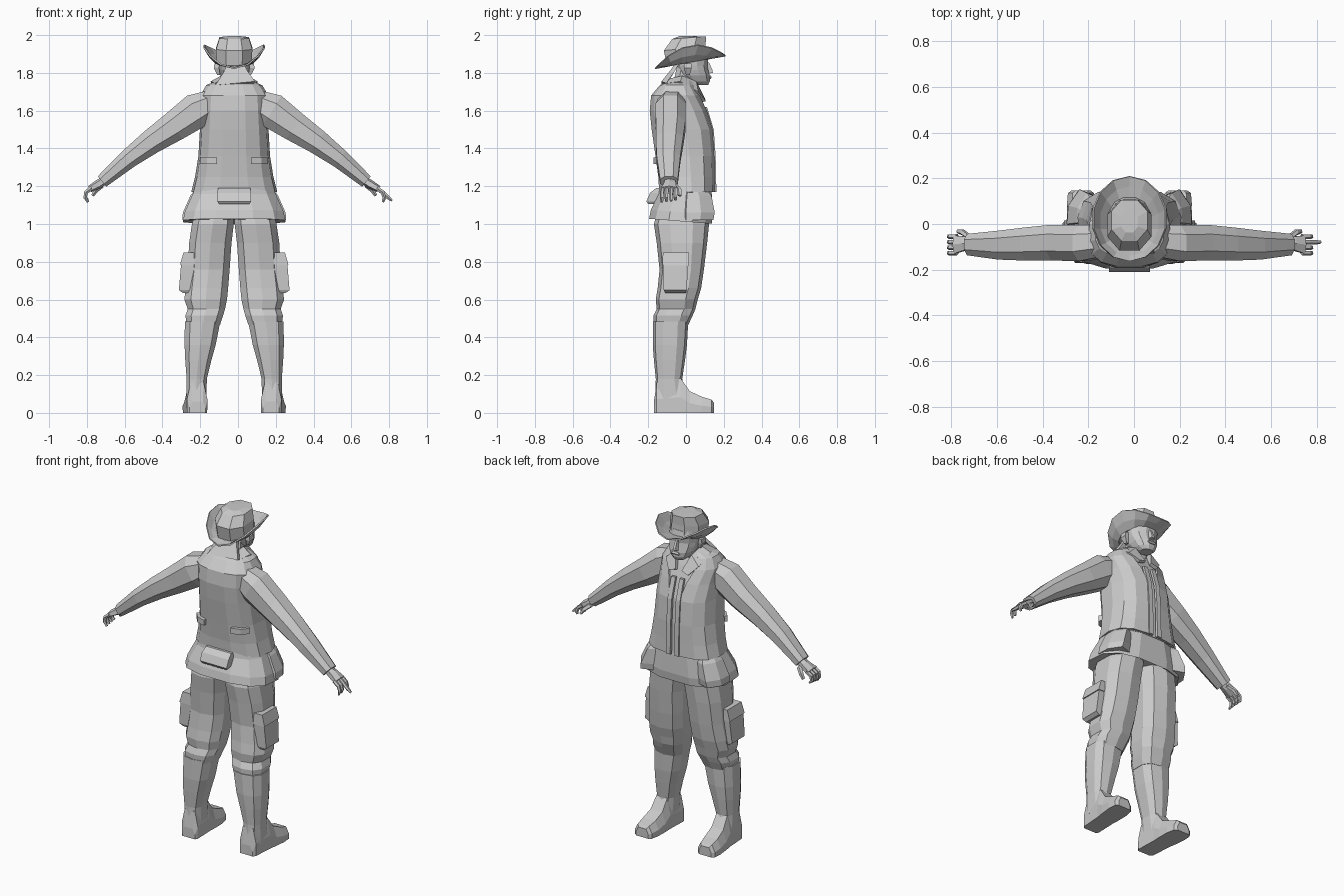
import bpy, bmesh, math
from mathutils import Vector

CX = -0.02  # symmetry plane of the body

mat = bpy.data.materials.new("plain_grey")
mat.diffuse_color = (0.6, 0.6, 0.6, 1)


def finish(name, bm):
    bmesh.ops.recalc_face_normals(bm, faces=bm.faces)
    me = bpy.data.meshes.new(name)
    bm.to_mesh(me)
    bm.free()
    ob = bpy.data.objects.new(name, me)
    me.materials.append(mat)
    bpy.context.collection.objects.link(ob)
    return ob


def loft(name, rings, closed=True, caps=True):
    """Skin a list of point rings around the symmetry plane."""
    bm = bmesh.new()
    vs = [[bm.verts.new((CX + p[0], p[1], p[2])) for p in r] for r in rings]
    n = len(rings[0])
    for a, b in zip(vs, vs[1:]):
        for i in range(n if closed else n - 1):
            j = (i + 1) % n
            bm.faces.new((a[i], a[j], b[j], b[i]))
    if caps and closed:
        bm.faces.new(vs[0])
        bm.faces.new(vs[-1])
    return finish(name, bm)


def oval(z, x0, x1, y0, y1, n=10, p=0.75, s=1, tilt=0.0, gap=None):
    """Rounded horizontal ring; gap leaves the front (+y) open."""
    pts = []
    for i in range(n):
        if gap is None:
            a = 2 * math.pi * (i + 0.5) / n
        else:
            a = math.pi / 2 + gap + (2 * math.pi - 2 * gap) * i / (n - 1)
        c, d = math.cos(a), math.sin(a)
        x = (x0 + x1) / 2 + (x1 - x0) / 2 * math.copysign(abs(c) ** p, c)
        y = (y0 + y1) / 2 + (y1 - y0) / 2 * math.copysign(abs(d) ** p, d)
        pts.append((s * x, y, z + tilt * y))
    return pts


def limb(name, path, s, n=8, p=0.85):
    """Tube along a path in the xz plane; path rows: x, z, half height, y0, y1."""
    rings = []
    for i, (x, z, h, y0, y1) in enumerate(path):
        a, b = path[max(i - 1, 0)], path[min(i + 1, len(path) - 1)]
        t = Vector((b[0] - a[0], b[1] - a[1])).normalized()
        ring = []
        for k in range(n):
            w = 2 * math.pi * (k + 0.5) / n
            c, d = math.cos(w), math.sin(w)
            v = h * math.copysign(abs(d) ** p, d)
            y = (y0 + y1) / 2 + (y1 - y0) / 2 * math.copysign(abs(c) ** p, c)
            ring.append((s * (x - t.y * v), y, z + t.x * v))
        rings.append(ring)
    return loft(name, rings)


def rect(z, x0, x1, y0, y1, s=1):
    return [(s * x0, y0, z), (s * x1, y0, z), (s * x1, y1, z), (s * x0, y1, z)]


# torso: inner shirt, open vest, jacket skirt
body = [(1.17, .228, -.145, .156, .06), (1.25, .208, -.15, .154, .06),
        (1.36, .190, -.165, .153, .07), (1.50, .182, -.185, .143, .10),
        (1.60, .180, -.195, .113, .22), (1.68, .182, -.187, .080, .40),
        (1.735, .150, -.140, .050, .55), (1.76, .090, -.092, .040, .65)]
loft("shirt", [oval(z, -w + .015, w - .015, y0 + .015, y1 - .015, 12) for z, w, y0, y1, g in body])
vest = loft("vest", [oval(z, -w, w, y0, y1, 14, gap=g) for z, w, y0, y1, g in body], closed=False)
vest.modifiers.new("thickness", 'SOLIDIFY').thickness = 0.01
loft("jacket_skirt", [oval(1.24, -.19, .19, -.14, .125, 12), oval(1.16, -.225, .225, -.15, .14, 12),
                      oval(1.06, -.268, .268, -.19, .146, 12, tilt=-.08),
                      oval(1.012, -.278, .278, -.20, .14, 12, tilt=-.08),
                      oval(1.025, -.2, .2, -.15, .11, 12)])
loft("back_pouch", [rect(1.105, -.08, .08, -.20, -.15), rect(1.12, -.09, .09, -.21, -.14),
                    rect(1.165, -.09, .09, -.19, -.13), rect(1.19, -.085, .085, -.158, -.13)])

# neck and head, face towards +y
loft("neck", [oval(1.70, -.065, .065, -.08, .04, 8), oval(1.84, -.06, .06, -.05, .06, 8)])
loft("head", [oval(z, -w, w, y0, y1, 12, .85) for z, w, y0, y1 in
              [(1.735, .035, .05, .118), (1.755, .058, .0, .128), (1.785, .075, -.03, .128),
               (1.815, .084, -.045, .12), (1.84, .088, -.055, .115), (1.87, .09, -.06, .12),
               (1.91, .08, -.05, .11)]])
loft("nose", [[(-.018, .11, 1.795), (.018, .11, 1.795), (.012, .142, 1.80), (-.012, .142, 1.80)],
              [(-.013, .11, 1.82), (.013, .11, 1.82), (.008, .14, 1.815), (-.008, .14, 1.815)],
              [(-.009, .11, 1.86), (.009, .11, 1.86), (.006, .122, 1.855), (-.006, .122, 1.855)]])
loft("lips", [rect(1.768, -.02, .02, .11, .131), rect(1.777, -.026, .026, .11, .136),
              rect(1.787, -.018, .018, .11, .13)])
# scarf spreading behind the neck
loft("neck_scarf", [[(-.03, -.048, 1.865), (.045, -.048, 1.865), (.045, -.03, 1.86), (-.03, -.03, 1.86)],
                    [(-.055, -.085, 1.805), (.07, -.085, 1.81), (.07, -.065, 1.80), (-.055, -.065, 1.80)],
                    [(-.10, -.13, 1.735), (.11, -.13, 1.755), (.105, -.105, 1.745), (-.095, -.105, 1.735)]])

# hat: faceted crown and a brim that turns up at the sides
loft("hat_crown", [oval(1.855, -.1, .1, -.11, .115, 8, .9, tilt=.15),
                   oval(1.93, -.103, .103, -.125, .112, 8, .9, tilt=.1),
                   oval(1.985, -.084, .084, -.08, .112, 8, .9, tilt=.08),
                   oval(1.994, -.04, .04, -.04, .06, 8, .9)])
brim_rings = []
for rx, y0, y1, up in [(.095, -.105, .11, .0), (.13, -.14, .165, .035), (.16, -.163, .208, .085)]:
    brim_rings.append([(x, y, z + up * (abs(x) / rx) ** 2) for x, y, z in
                       oval(1.858, -rx, rx, y0, y1, 14, 1, tilt=.18)])
brim = loft("hat_brim", brim_rings, caps=False)
brim.modifiers.new("thickness", 'SOLIDIFY').thickness = 0.008

for s, side in ((1, "right"), (-1, "left")):
    # ears, collar flaps and vest front edges
    loft(side + "_ear", [rect(1.79, .075, .09, .0, .02, s), rect(1.825, .08, .108, -.012, .03, s),
                         rect(1.85, .08, .104, -.01, .03, s)])
    loft(side + "_collar", [[(s * x, y, z) for x, y, z in r] for r in (
        [(.06, -.09, 1.77), (.10, -.105, 1.745), (.09, -.09, 1.735), (.05, -.08, 1.765)],
        [(.07, -.02, 1.785), (.125, -.03, 1.755), (.11, -.02, 1.73), (.055, -.02, 1.77)],
        [(.055, .055, 1.755), (.11, .065, 1.70), (.10, .04, 1.69), (.045, .03, 1.74)],
        [(.02, .10, 1.665), (.065, .105, 1.65), (.06, .085, 1.645), (.02, .085, 1.655)])])
    loft(side + "_vest_placket", [rect(z, .014, .042, y - .015, y, s) for z, y in
                                  ((1.17, .161), (1.36, .157), (1.50, .147), (1.62, .111))])
    # waist strap hugging the back, and skirt front pockets
    loft(side + "_back_strap", [[(s * x, y, z) for x, y in
                                 ((.09, -.172), (.145, -.155), (.178, -.115), (.165, -.10), (.09, -.14))]
                                for z in (1.318, 1.352)])
    loft(side + "_skirt_pocket", [[(s * x, y, z) for x, y in ring] for z, ring in (
        (1.022, ((.22, -.03), (.275, .0), (.272, .075), (.225, .145), (.15, .12))),
        (1.06, ((.21, -.03), (.272, .0), (.268, .08), (.218, .152), (.14, .12))),
        (1.15, ((.18, -.03), (.232, .005), (.228, .07), (.185, .135), (.12, .11))),
        (1.175, ((.17, -.02), (.212, .01), (.21, .06), (.17, .115), (.12, .10))))])

    # sleeve with flat cuff
    limb(side + "_sleeve", [(.10, 1.65, .07, -.145, .0), (.20, 1.60, .10, -.168, .002),
                            (.32, 1.515, .085, -.165, .002), (.44, 1.435, .070, -.165, -.01),
                            (.56, 1.345, .055, -.16, -.025), (.70, 1.225, .038, -.14, -.04)], s)
    # hand: palm, four curled fingers, thumb
    limb(side + "_palm", [(.68, 1.235, .022, -.115, -.06), (.72, 1.21, .024, -.12, -.05),
                          (.765, 1.185, .018, -.135, -.045)], s, 6)
    for k in range(4):
        y = -.126 + .024 * k
        far = (.04 if k == 2 else 0) if s > 0 else -.012  # one finger points, the left hand curls
        limb(side + "_finger_%d" % (k + 1),
             [(.755, 1.19, .012, y - .011, y + .011), (.785, 1.168, .011, y - .012, y + .010),
              (.795 + far * .5, 1.14, .010, y - .012, y + .009),
              (.788 + far * 1.2, 1.115 + .004 * k, .006, y - .008, y + .006)], s, 5)
    limb(side + "_thumb", [(.70, 1.205, .014, -.07, -.045), (.73, 1.18, .013, -.05, -.022),
                           (.75, 1.15, .008, -.042, -.022)], s, 5)

    # trousers with knee folds, gathered over the boot
    loft(side + "_trouser_leg", [oval(z, x0, x1, y0, y1, 10, .75, s) for z, x0, x1, y0, y1 in
                                 [(1.10, -.005, .20, -.14, .10), (1.0, -.002, .228, -.17, .122),
                                  (.90, .010, .243, -.155, .112), (.76, .020, .25, -.14, .095),
                                  (.66, .028, .262, -.15, .08), (.60, .034, .268, -.16, .062),
                                  (.55, .045, .25, -.155, .05), (.515, .055, .262, -.172, .035),
                                  (.465, .072, .255, -.17, .012)]])
    loft(side + "_cargo_pocket", [rect(.635, .20, .272, -.11, .0, s), rect(.65, .20, .293, -.118, .003, s),
                                  rect(.78, .20, .282, -.122, .012, s), rect(.845, .20, .264, -.12, .012, s)])
    loft(side + "_pocket_flap", [rect(.785, .21, .287, -.126, .016, s), rect(.85, .20, .268, -.122, .015, s)])

    # boot: tall shaft and long foot turned slightly outward
    loft(side + "_boot_shaft", [oval(z, x0, x1, y0, y1, 10, .75, s) for z, x0, x1, y0, y1 in
                                [(.485, .07, .265, -.175, .012), (.36, .095, .266, -.176, .005),
                                 (.28, .118, .262, -.17, -.005), (.18, .143, .254, -.16, -.02),
                                 (.06, .145, .256, -.162, .0)]])
    foot = []
    for y, top, w, out in ((-.170, .06, .042, -.008), (-.155, .16, .053, -.006), (-.03, .185, .055, .0),
                           (.02, .115, .06, .003), (.085, .085, .063, .007), (.135, .07, .056, .01),
                           (.147, .055, .04, .01)):
        c = .202 + out
        foot.append([(s * (c + dx * w), y, z) for dx, z in
                     ((-1, 0), (1, 0), (1.02, top * .45), (.65, top), (-.65, top), (-1.02, top * .45))])
    loft(side + "_boot_foot", foot)
